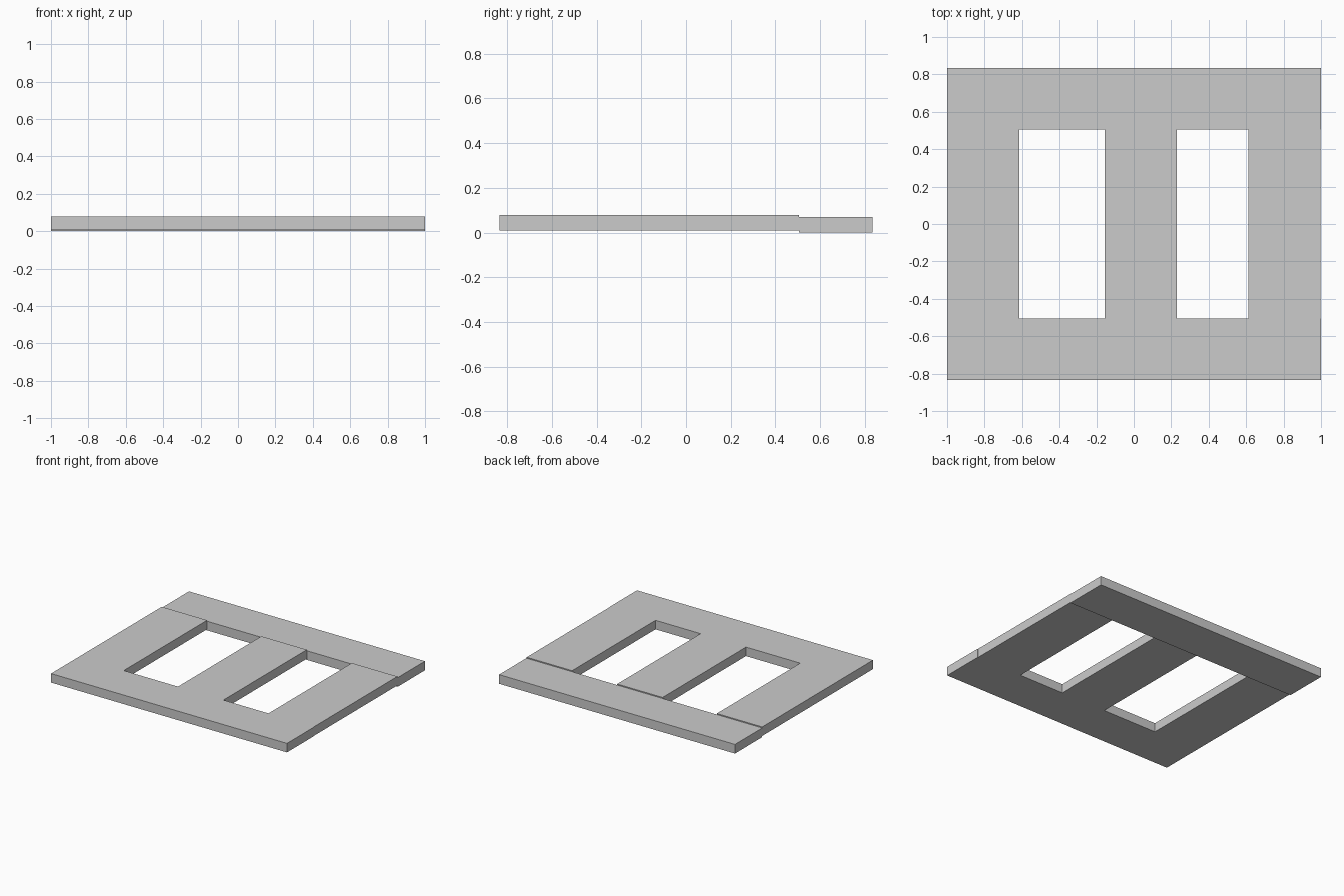
import bpy
import bmesh
from mathutils import Matrix, Vector

if "Cube" in bpy.data.objects:
    bpy.data.objects.remove(bpy.data.objects["Cube"])


def board(name, x, y, z):
    """Rectangular board from (min, max) ranges on each axis."""
    bm = bmesh.new()
    bmesh.ops.create_cube(bm, size=1)
    size = Vector((x[1] - x[0], y[1] - y[0], z[1] - z[0]))
    bmesh.ops.transform(bm, matrix=Matrix.Diagonal(size).to_4x4(), verts=bm.verts)
    mesh = bpy.data.meshes.new(name)
    bm.to_mesh(mesh)
    bm.free()
    obj = bpy.data.objects.new(name, mesh)
    obj.location = (sum(x) / 2, sum(y) / 2, sum(z) / 2)
    bpy.context.collection.objects.link(obj)
    return obj


INNER, OUTER = 0.505, 0.835
RAISED = (0.009, 0.078)

# Cross rails: the back one sits slightly lower than the rest
board("front_rail", (-1, 1), (-OUTER, -INNER), RAISED)
board("back_rail", (-1, 1), (INNER, OUTER), (0, 0.07))

# Three equal-width uprights between the rails
for name, x in (("left_plank", -1), ("middle_plank", -0.155), ("right_plank", 0.612)):
    board(name, (x, x + 0.385), (-INNER, INNER), RAISED)
